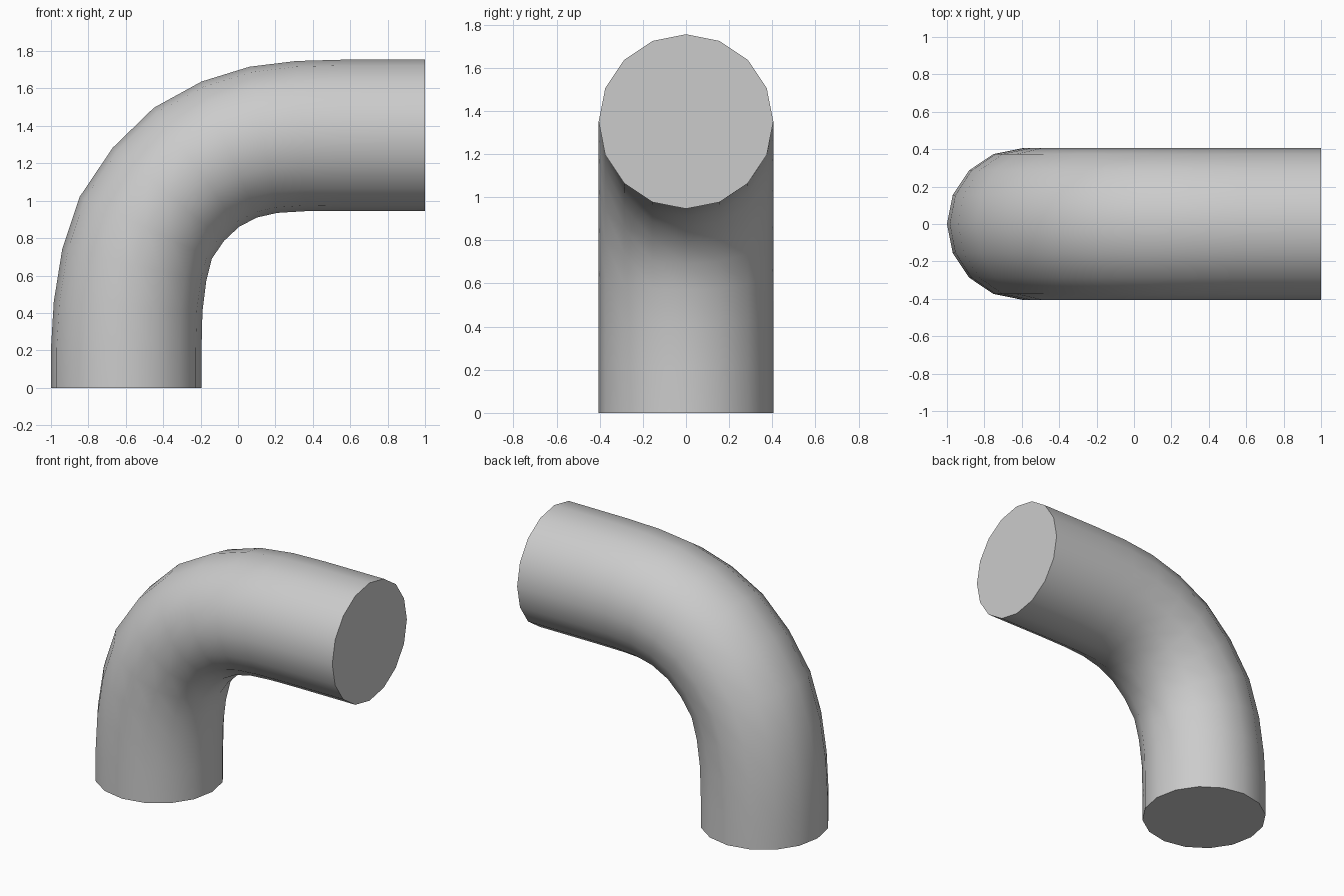
import bpy, bmesh, math
from mathutils import Vector

if "Cube" in bpy.data.objects:
    bpy.data.objects.remove(bpy.data.objects["Cube"])

SIDES = 16
RADIUS = 0.405

# Side profile of the bend: (outer x, outer z, inner x, inner z) per ring
RINGS = [
    (-1.00, 0.00, -0.195, 0.00),
    (-1.00, 0.21, -0.195, 0.21),
    (-0.985, 0.46, -0.19, 0.41),
    (-0.94, 0.74, -0.17, 0.57),
    (-0.847, 1.02, -0.14, 0.69),
    (-0.67, 1.283, -0.075, 0.785),
    (-0.45, 1.497, 0.005, 0.86),
    (-0.195, 1.637, 0.10, 0.91),
    (0.06, 1.716, 0.21, 0.935),
    (0.31, 1.747, 0.36, 0.944),
    (0.56, 1.754, 0.56, 0.946),
    (1.00, 1.755, 1.00, 0.946),
]


def add_ring(bm, ox, oz, ix, iz):
    outer, inner = Vector((ox, 0, oz)), Vector((ix, 0, iz))
    centre, arm = (outer + inner) / 2, (outer - inner) / 2
    side = Vector((0, RADIUS, 0))
    angles = [math.tau * i / SIDES for i in range(SIDES)]
    return [bm.verts.new(centre + arm * math.cos(a) + side * math.sin(a)) for a in angles]


# Bent pipe with closed ends
bm = bmesh.new()
rings = [add_ring(bm, *r) for r in RINGS]
for a, b in zip(rings, rings[1:]):
    for i in range(SIDES):
        j = (i + 1) % SIDES
        bm.faces.new((a[i], a[j], b[j], b[i]))
bm.faces.new(rings[0])
bm.faces.new(rings[-1])
bmesh.ops.recalc_face_normals(bm, faces=bm.faces)
mesh = bpy.data.meshes.new("pipe_elbow")
bm.to_mesh(mesh)
bm.free()

pipe = bpy.data.objects.new("pipe_elbow", mesh)
bpy.context.collection.objects.link(pipe)
bpy.context.view_layer.objects.active = pipe
pipe.select_set(True)
bpy.ops.object.shade_smooth_by_angle(angle=math.radians(40))
